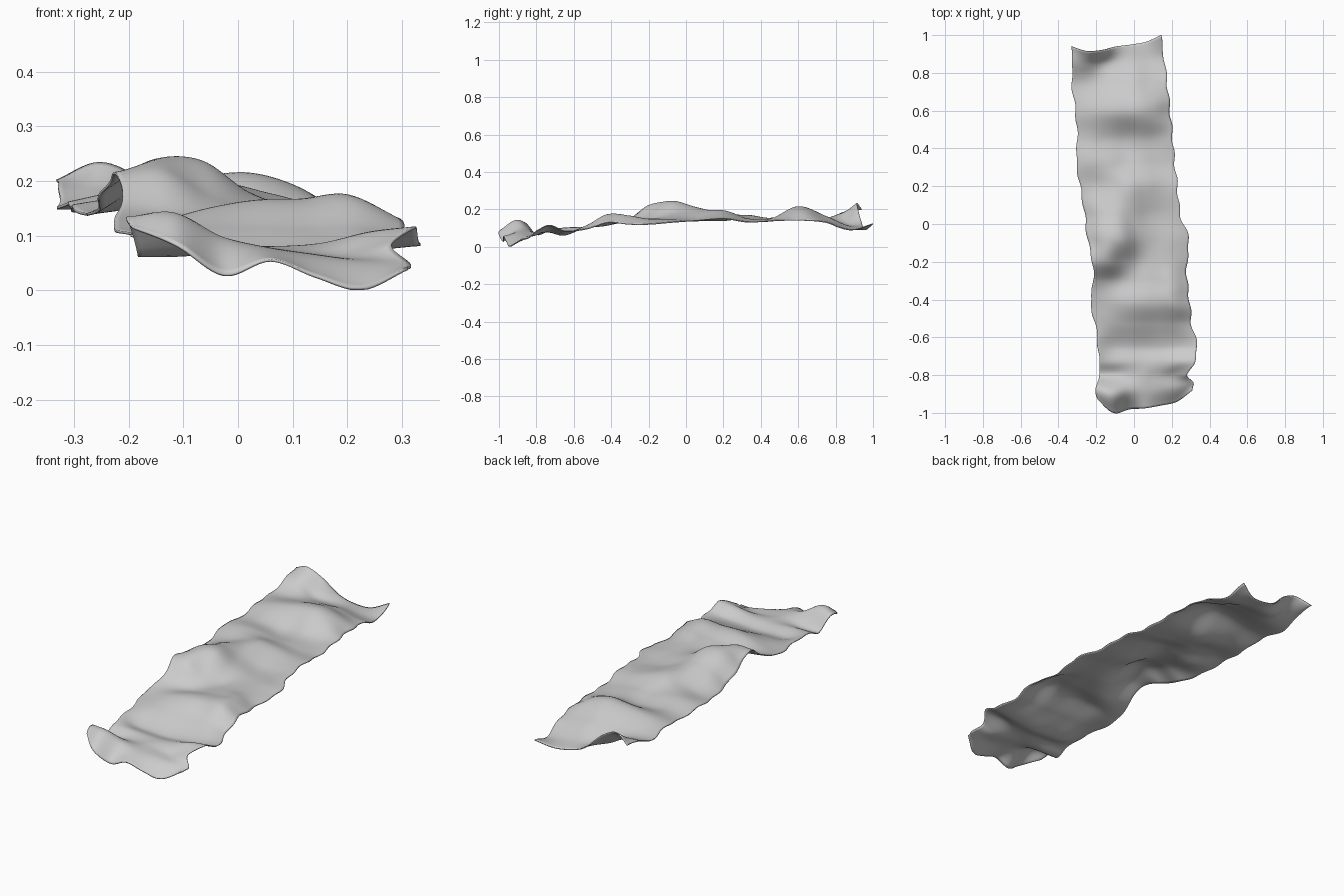
import bpy
import bmesh
import math

# Stations along the strip, with the left and right outline at each one
Y = [-.96, -.88, -.80, -.73, -.65, -.53, -.42, -.30, -.20,
     -.08, .05, .20, .33, .45, .60, .75, .86, .95]
LEFT = [-.19, -.205, -.18, -.185, -.19, -.205, -.23, -.215, -.22,
        -.245, -.26, -.285, -.305, -.30, -.31, -.33, -.325, -.335]
RIGHT = [.315, .31, .285, .32, .335, .305, .295, .28, .28,
         .29, .245, .23, .215, .205, .19, .175, .16, .14]

# Cross-section heights at each station, left to right, in thousandths
HEIGHT = [
    (115, 80, 28, 55, 25, 2, 40),
    (130, 140, 95, 75, 60, 48, 47),
    (65, 66, 72, 76, 68, 64, 85),
    (88, 85, 80, 78, 85, 105, 115),
    (100, 70, 65, 62, 68, 75, 85),
    (105, 108, 112, 112, 110, 112, 95),
    (115, 125, 148, 162, 163, 170, 130),
    (150, 140, 133, 145, 155, 162, 120),
    (213, 218, 172, 143, 148, 143, 120),
    (185, 237, 235, 175, 148, 142, 130),
    (145, 195, 210, 182, 150, 138, 140),
    (140, 152, 175, 192, 175, 155, 150),
    (155, 167, 165, 150, 148, 138, 132),
    (145, 152, 145, 138, 147, 140, 138),
    (160, 178, 193, 207, 213, 190, 142),
    (152, 148, 150, 158, 160, 142, 130),
    (188, 180, 135, 115, 112, 97, 90),
    (200, 233, 198, 125, 98, 93, 123),
]
# How far each end runs past or short of its last station
FRONT_DY = [.03, -.04, -.02, -.015, 0, .02, .08]
BACK_DY = [-.01, -.035, -.03, -.01, 0, .015, .05]

U = [i / 6 for i in range(7)]
NU, NV = 48, 180


def spline(xs, ys, x):
    """Smooth curve through the points (xs, ys)."""
    i = 0
    while i < len(xs) - 2 and x > xs[i + 1]:
        i += 1

    def slope(k):
        a, b = max(k - 1, 0), min(k + 1, len(xs) - 1)
        return (ys[b] - ys[a]) / (xs[b] - xs[a])
    h = xs[i + 1] - xs[i]
    t = (x - xs[i]) / h
    return ((2*t**3 - 3*t**2 + 1) * ys[i] + (t**3 - 2*t**2 + t) * h * slope(i)
            + (3*t**2 - 2*t**3) * ys[i + 1] + (t**3 - t**2) * h * slope(i + 1))


# Rumpled cloth strip: loft the sections into one sheet
bm = bmesh.new()
cols = [list(c) for c in zip(*HEIGHT)]
grid = []
for j in range(NV + 1):
    y = Y[0] + (Y[-1] - Y[0]) * j / NV
    # Outline with a slight scallop along both long edges
    xl = spline(Y, LEFT, y) + .004 * math.sin(42 * y)
    xr = spline(Y, RIGHT, y) + .005 * math.sin(45 * (y - .62))
    section = [spline(Y, c, y) / 1000 for c in cols]
    front = max(0, (-.80 - y) / .16)
    back = max(0, (y - .80) / .15)
    row = []
    for i in range(NU + 1):
        u = i / NU
        dy = front * spline(U, FRONT_DY, u) + back * spline(U, BACK_DY, u)
        row.append(bm.verts.new((xl + (xr - xl) * u, y + dy,
                                 max(0.003, spline(U, section, u)))))
    grid.append(row)
for j in range(NV):
    for i in range(NU):
        bm.faces.new((grid[j][i], grid[j][i + 1],
                      grid[j + 1][i + 1], grid[j + 1][i]))

mesh = bpy.data.meshes.new("cloth_strip")
bm.to_mesh(mesh)
bm.free()
for p in mesh.polygons:
    p.use_smooth = True
cloth = bpy.data.objects.new("cloth_strip", mesh)
bpy.context.collection.objects.link(cloth)

# Thin fabric thickness
solid = cloth.modifiers.new("thickness", 'SOLIDIFY')
solid.thickness = 0.005
solid.offset = 0
